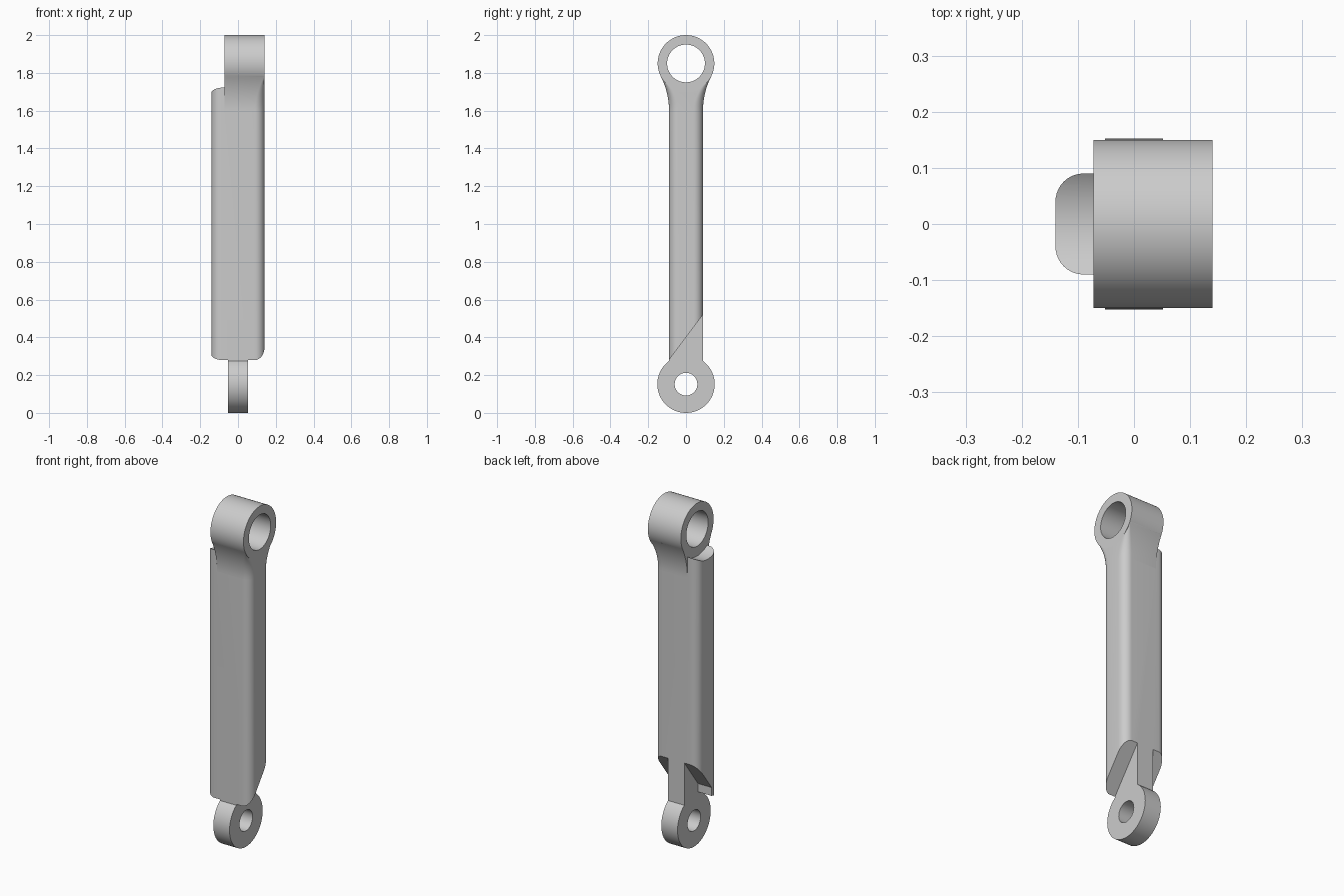
import bpy, bmesh
from math import sin, cos, pi, sqrt

cube = bpy.data.objects.get("Cube")
if cube:
    bpy.data.objects.remove(cube, do_unlink=True)

GREY = (0.6, 0.6, 0.6, 1)
steel = bpy.data.materials.new("light_grey_metal")
steel.use_nodes = True
steel.diffuse_color = GREY
steel.node_tree.nodes["Principled BSDF"].inputs["Base Color"].default_value = GREY

HALF_X, HALF_Y, ROUND = 0.14, 0.09, 0.05
TOP_Z, LOW_Z, EYE_R = 1.85, 0.152, 0.152
NOTCH_X, TONGUE_X = -0.072, 0.052


def loft(name, sections):
    """Skin a stack of equal-length closed rings and cap both ends."""
    bm = bmesh.new()
    rings = [[bm.verts.new(p) for p in ring] for ring in sections]
    n = len(rings[0])
    for a, b in zip(rings, rings[1:]):
        for i in range(n):
            bm.faces.new((a[i], a[(i + 1) % n], b[(i + 1) % n], b[i]))
    bm.faces.new(rings[0][::-1])
    bm.faces.new(rings[-1])
    bmesh.ops.recalc_face_normals(bm, faces=bm.faces)
    mesh = bpy.data.meshes.new(name)
    bm.to_mesh(mesh)
    bm.free()
    mesh.materials.append(steel)
    ob = bpy.data.objects.new(name, mesh)
    bpy.context.collection.objects.link(ob)
    return ob


def prism_x(name, x0, x1, yz):
    """Extrude a side profile across the width."""
    return loft(name, [[(x, y, z) for y, z in yz] for x in (x0, x1)])


def disc_x(name, x0, x1, z, r, n=96):
    ring = [(r * cos(2 * pi * i / n), z + r * sin(2 * pi * i / n)) for i in range(n)]
    return prism_x(name, x0, x1, ring)


def box_x(name, x0, x1, z0, z1):
    return prism_x(name, x0, x1, [(-0.3, z0), (0.3, z0), (0.3, z1), (-0.3, z1)])


def section(z, left, right, half_y, r_left, r_right, steps=10):
    """Rounded rectangle with separate corner radii on each side."""
    ring = []
    corners = [(right, 1, 1, r_right, 0), (left, -1, 1, r_left, 1),
               (left, -1, -1, r_left, 2), (right, 1, -1, r_right, 3)]
    for x, sx, sy, r, quarter in corners:
        for i in range(steps + 1):
            a = (quarter + i / steps) * pi / 2
            ring.append((x - sx * r + r * cos(a), sy * (half_y - r) + r * sin(a), z))
    return ring


def combine(ob, other, operation):
    mod = ob.modifiers.new(operation.lower(), "BOOLEAN")
    mod.operation, mod.solver, mod.object = operation, "EXACT", other
    bpy.context.view_layer.objects.active = ob
    bpy.ops.object.modifier_apply(modifier=mod.name)
    bpy.data.objects.remove(other, do_unlink=True)


def smooth(ob):
    bpy.ops.object.select_all(action="DESELECT")
    ob.select_set(True)
    bpy.context.view_layer.objects.active = ob
    bpy.ops.object.shade_smooth_by_angle(angle=pi / 6)


# Rounded bar that runs the whole length
bar = loft("link_bar", [section(z, -HALF_X, HALF_X, HALF_Y, ROUND, ROUND)
                        for z in (0.2, 1.8)])

# Upper end: room for the eye, and a curved clearance beside it
NECK_Z = 1.6
combine(bar, box_x("neck_cut", NOTCH_X, 0.3, NECK_Z, 1.9), "DIFFERENCE")
combine(bar, disc_x("upper_clearance", -0.3, NOTCH_X, TOP_Z, EYE_R + 0.005), "DIFFERENCE")
combine(bar, box_x("upper_trim", -0.3, NOTCH_X, 1.75, 1.9), "DIFFERENCE")


# Lower end: slanted cuts either side of the central tongue
def slant(y):
    return 0.28 + (y + HALF_Y) * 4 / 3


WALL_Y = -0.035
for name, x0, x1, start in (("left_slant", TONGUE_X, 0.3, -0.2),
                            ("right_slant", -0.3, -TONGUE_X, WALL_Y)):
    profile = [(start, 0), (0.2, 0), (0.2, slant(0.2)), (start, slant(start))]
    combine(bar, prism_x(name, x0, x1, profile), "DIFFERENCE")
combine(bar, disc_x("lower_clearance", -0.3, -TONGUE_X, LOW_Z, EYE_R + 0.005), "DIFFERENCE")

# Lower eye
combine(bar, disc_x("lower_eye", -TONGUE_X, TONGUE_X, LOW_Z, EYE_R), "UNION")
combine(bar, disc_x("lower_bore", -0.3, 0.3, LOW_Z, 0.06), "DIFFERENCE")
smooth(bar)

# Neck flaring from the bar into the upper eye, its corners sharpening upward
rise = TOP_Z - NECK_Z
flare = (HALF_Y ** 2 + rise ** 2 - 0.15 ** 2) / (2 * (0.15 - HALF_Y))
tangent_z = TOP_Z - 0.15 * rise / (0.15 + flare)
rings = []
for i in range(17):
    t = i / 16
    z = NECK_Z + t * (tangent_z - NECK_Z)
    half = HALF_Y + flare - sqrt(flare ** 2 - (z - NECK_Z) ** 2)
    corner = max(ROUND * (1 - t * t), 0.001)
    rings.append(section(z, NOTCH_X, HALF_X, half, 0.0005, corner))
eye = loft("upper_eye", rings)
combine(eye, disc_x("upper_ring", NOTCH_X, HALF_X, TOP_Z, 0.15), "UNION")
combine(eye, disc_x("upper_bore", -0.3, 0.3, TOP_Z, 0.1), "DIFFERENCE")
smooth(eye)
